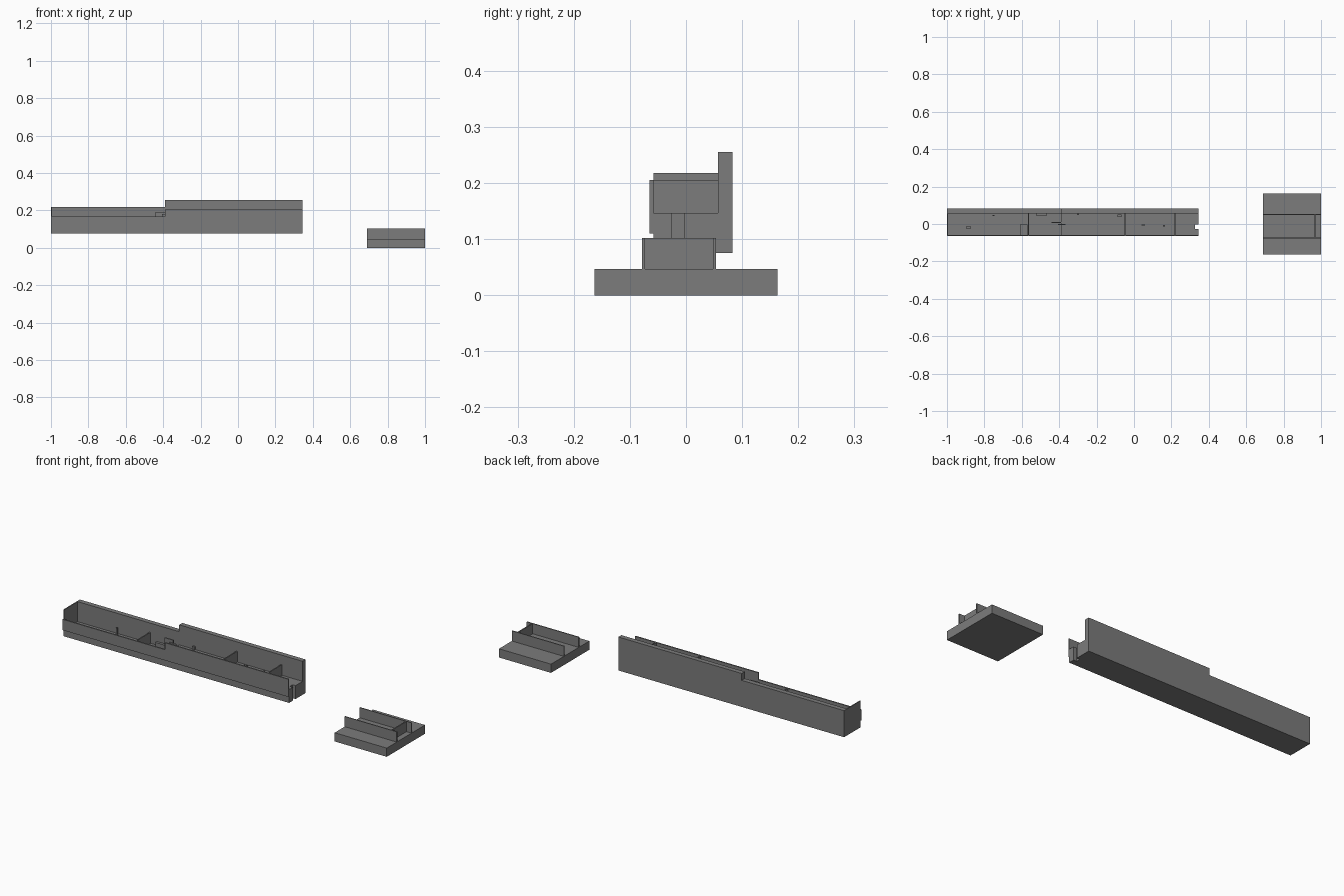
import bpy

old = bpy.data.objects.get("Cube")
if old:
    bpy.data.objects.remove(old, do_unlink=True)

grey = bpy.data.materials.new("plain_grey")
grey.use_nodes = True
colour = (0.2, 0.2, 0.2, 1)
grey.diffuse_color = colour
grey.node_tree.nodes["Principled BSDF"].inputs["Base Color"].default_value = colour


def finish(name, verts, faces):
    mesh = bpy.data.meshes.new(name)
    mesh.from_pydata(verts, [], faces)
    mesh.materials.append(grey)
    obj = bpy.data.objects.new(name, mesh)
    bpy.context.collection.objects.link(obj)
    return obj


def prism(name, outline, axis, lo, hi):
    """Extrude a counter-clockwise 2D outline along z, or an xz outline along y."""
    def place(p, d):
        return (p[0], p[1], d) if axis == "z" else (p[0], d, p[1])
    n = len(outline)
    verts = [place(p, d) for d in (lo, hi) for p in outline]
    faces = [list(range(n))[::-1], list(range(n, 2 * n))]
    faces += [(i, (i + 1) % n, n + (i + 1) % n, n + i) for i in range(n)]
    if axis == "y":
        faces = [list(f)[::-1] for f in faces]
    return finish(name, verts, faces)


def box(name, x, y, z):
    return prism(name, [(x[0], y[0]), (x[1], y[0]), (x[1], y[1]), (x[0], y[1])],
                 "z", z[0], z[1])


# Main channel: everything rises by one step along its length
X0, XS, X1 = -1.0, -0.39, 0.345
BOTTOM, LOW, HIGH = 0.075, 0.11, 0.147
Y_OUT, Y_FRONT, Y_IN, Y_BACK = -0.065, -0.058, 0.057, 0.083


def stepped(name, bottom, low, high, y):
    outline = [(X0, bottom), (X1, bottom), (X1, high), (XS, high), (XS, low), (X0, low)]
    return prism(name, outline, "y", y[0], y[1])


stepped("back_wall", BOTTOM, 0.218, 0.255, (Y_IN, Y_BACK))
stepped("front_wall", LOW, 0.168, 0.205, (Y_OUT, Y_FRONT))

# Floor, with a slot open at the far end of the raised section
box("low_floor", (X0, XS), (Y_FRONT, Y_IN), (BOTTOM, LOW))
slot = [(XS, Y_FRONT), (X1, Y_FRONT), (X1, -0.026), (0.327, -0.026),
        (0.327, -0.003), (X1, -0.003), (X1, Y_IN), (XS, Y_IN)]
prism("high_floor", slot, "z", BOTTOM, HIGH)

# End wall and dividers
box("end_wall", (X0, X0 + 0.005), (Y_FRONT, Y_IN), (LOW, 0.218))
for x, low, top in ((-0.565, LOW, 0.168), (-0.047, HIGH, 0.205), (0.22, HIGH, 0.205)):
    box("divider", (x - 0.003, x + 0.003), (Y_FRONT, Y_IN), (low, top))

# Small posts and tabs on the floor: x, y, length, width, top
posts = [
    (-0.885, -0.02, 0.02, 0.016, 0.13),
    (-0.752, 0.045, 0.01, 0.006, 0.147),
    (-0.59, -0.03, 0.04, 0.055, 0.12),
    (-0.495, 0.05, 0.055, 0.014, 0.13),
    (-0.415, 0.008, 0.05, 0.006, 0.192),
    (-0.385, -0.003, 0.04, 0.006, 0.18),
    (-0.3, 0.052, 0.012, 0.01, 0.165),
    (-0.078, 0.045, 0.02, 0.014, 0.165),
    (0.05, -0.005, 0.02, 0.005, 0.18),
    (0.16, -0.01, 0.012, 0.008, 0.18),
]
for x, y, length, width, top in posts:
    floor = LOW if x < XS else HIGH
    box("floor_post", (x - length / 2, x + length / 2),
        (y - width / 2, y + width / 2), (floor, top))

# Separate holder: base plate, two rails and a cross stop
box("holder_base", (0.69, 1.0), (-0.163, 0.163), (0, 0.047))
for y in (-0.078, 0.0485):
    box("holder_rail", (0.69, 1.0), (y, y + 0.005), (0.047, 0.102))
box("holder_stop", (0.964, 0.97), (-0.073, 0.0485), (0.047, 0.102))
